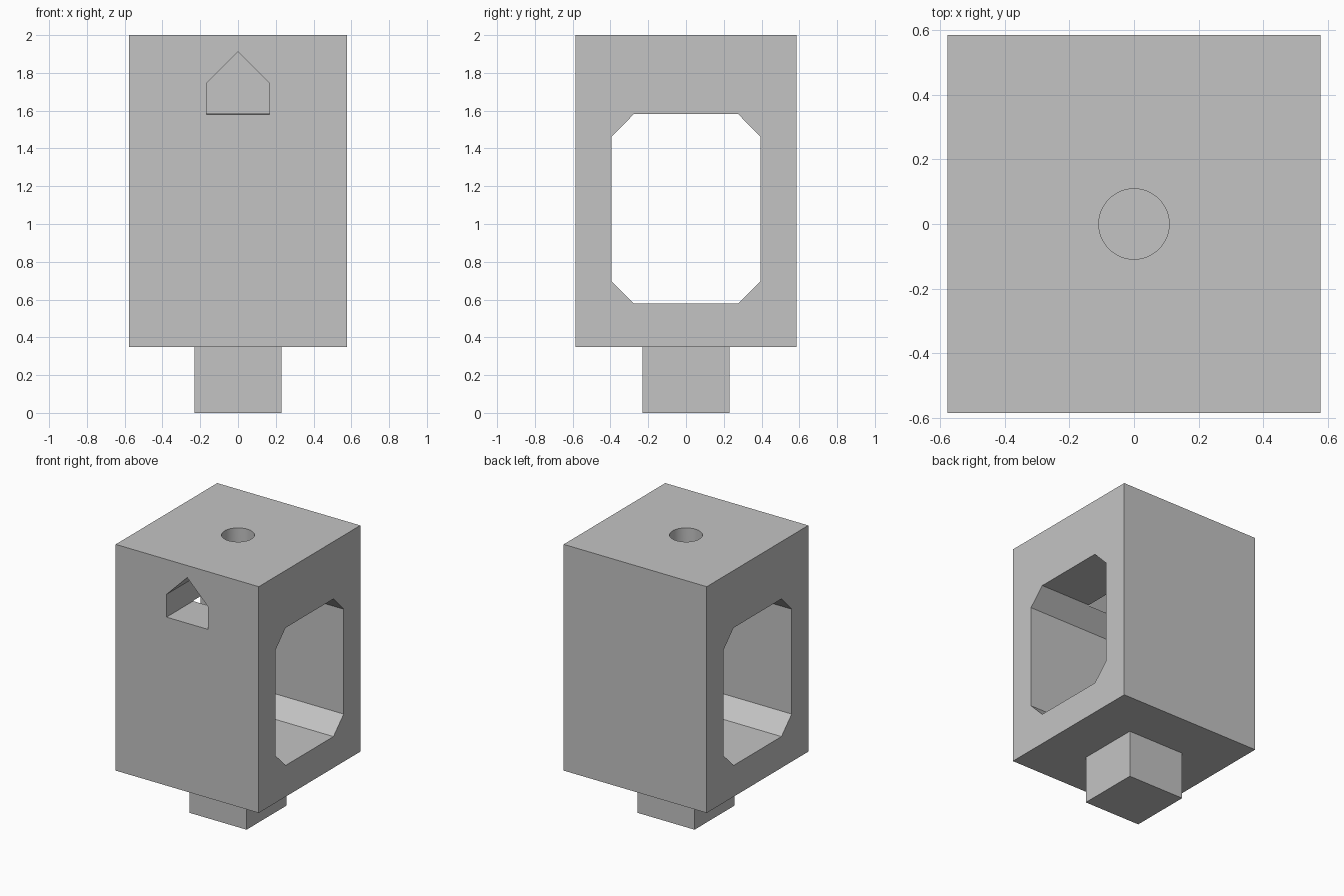
import bpy
import bmesh
from mathutils import Vector

default_cube = bpy.data.objects.get("Cube")
if default_cube:
    bpy.data.objects.remove(default_cube, do_unlink=True)

# Single grey material
GREY = (0.55, 0.55, 0.55, 1.0)
grey = bpy.data.materials.new("plain_grey")
grey.use_nodes = True
grey.diffuse_color = GREY
grey.node_tree.nodes["Principled BSDF"].inputs["Base Color"].default_value = GREY


def add_object(name, bm):
    bmesh.ops.recalc_face_normals(bm, faces=bm.faces[:])
    mesh = bpy.data.meshes.new(name)
    bm.to_mesh(mesh)
    bm.free()
    mesh.materials.append(grey)
    obj = bpy.data.objects.new(name, mesh)
    bpy.context.collection.objects.link(obj)
    return obj


def prism(name, profile, direction):
    """Extrude a closed 3D outline along a direction."""
    bm = bmesh.new()
    face = bm.faces.new([bm.verts.new(p) for p in profile])
    result = bmesh.ops.extrude_face_region(bm, geom=[face], use_keep_orig=True)
    moved = [v for v in result["geom"] if isinstance(v, bmesh.types.BMVert)]
    bmesh.ops.translate(bm, verts=moved, vec=Vector(direction))
    return add_object(name, bm)


def box(name, hx, hy, z0, z1):
    outline = [(-hx, -hy, z0), (hx, -hy, z0), (hx, hy, z0), (-hx, hy, z0)]
    return prism(name, outline, (0, 0, z1 - z0))


def cut(target, cutter):
    cutter.hide_render = True
    mod = target.modifiers.new("cut", "BOOLEAN")
    mod.operation = "DIFFERENCE"
    mod.solver = "EXACT"
    mod.object = cutter
    bpy.context.view_layer.objects.active = target
    bpy.ops.object.modifier_apply(modifier=mod.name)
    bpy.data.objects.remove(cutter, do_unlink=True)


# Main block and the square peg under it
body = box("body_block", 0.577, 0.585, 0.35, 2.0)
peg = box("square_peg", 0.231, 0.231, 0.0, 0.35)

# Chamfered window running through from side to side
right_half = [(0.276, 0.578), (0.394, 0.697), (0.394, 1.462), (0.276, 1.582)]
outline = right_half + [(-y, z) for y, z in reversed(right_half)]
cut(body, prism("window_cutter", [(-1, y, z) for y, z in outline], (2, 0, 0)))

# Gabled slot from the front to just past the middle
gable = [(-0.167, 1.579), (0.167, 1.579), (0.167, 1.745), (0, 1.912), (-0.167, 1.745)]
cut(body, prism("slot_cutter", [(x, -1, z) for x, z in gable], (0, 1.167, 0)))

# Round hole from the top down into the slot
bm = bmesh.new()
bmesh.ops.create_cone(bm, cap_ends=True, segments=48, radius1=0.109, radius2=0.109, depth=0.6)
bmesh.ops.translate(bm, verts=bm.verts[:], vec=(0, 0, 1.8))
cut(body, add_object("hole_cutter", bm))

# Smooth only the round hole wall
bpy.ops.object.select_all(action="DESELECT")
body.select_set(True)
bpy.context.view_layer.objects.active = body
bpy.ops.object.shade_smooth_by_angle(angle=0.5)
